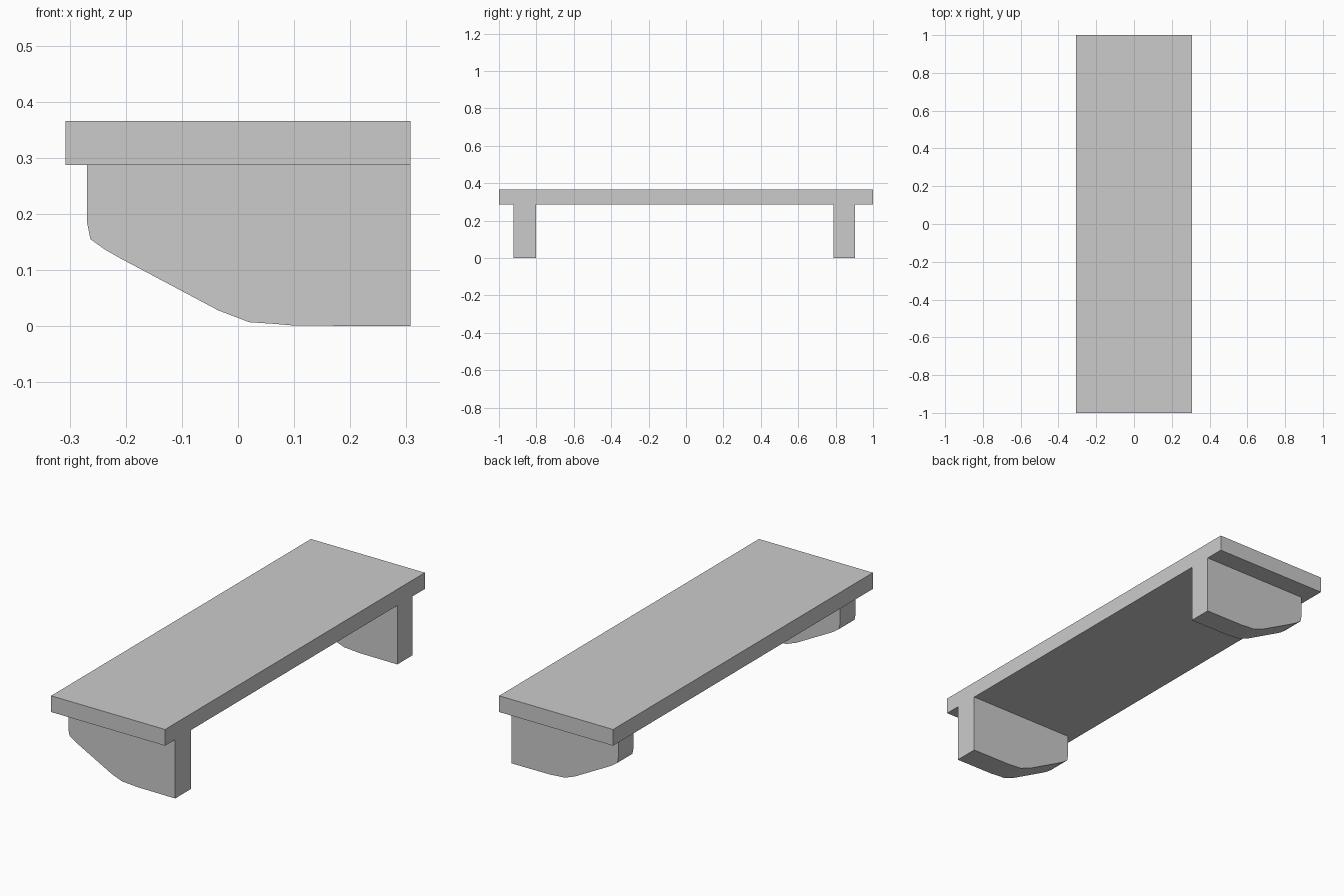
import bpy, bmesh

if "Cube" in bpy.data.objects:
    bpy.data.objects.remove(bpy.data.objects["Cube"])

HALF_W, SHELF_BOTTOM, SHELF_TOP = 0.307, 0.287, 0.366


def extrude_profile(name, points, y0, y1):
    """Extrude an x-z outline along y into a closed solid."""
    bm = bmesh.new()
    face = bm.faces.new([bm.verts.new((x, y0, z)) for x, z in points])
    ext = bmesh.ops.extrude_face_region(bm, geom=[face])
    moved = [v for v in ext["geom"] if isinstance(v, bmesh.types.BMVert)]
    bmesh.ops.translate(bm, verts=moved, vec=(0, y1 - y0, 0))
    bmesh.ops.recalc_face_normals(bm, faces=bm.faces)
    mesh = bpy.data.meshes.new(name)
    bm.to_mesh(mesh)
    bm.free()
    obj = bpy.data.objects.new(name, mesh)
    bpy.context.collection.objects.link(obj)
    return obj


# Flat shelf board
extrude_profile("shelf_board", [
    (-HALF_W, SHELF_BOTTOM), (HALF_W, SHELF_BOTTOM),
    (HALF_W, SHELF_TOP), (-HALF_W, SHELF_TOP)], -1.0, 1.0)

# Two brackets with a sloped, softened lower edge
bracket_profile = [
    (HALF_W, SHELF_BOTTOM), (-0.269, SHELF_BOTTOM), (-0.269, 0.185),
    (-0.263, 0.155), (-0.238, 0.137), (-0.21, 0.121), (-0.035, 0.028),
    (0.02, 0.007), (0.065, 0.004), (0.10, 0.001), (HALF_W, 0.0)]
for name, y0, y1 in (("front_bracket", -0.922, -0.802),
                     ("back_bracket", 0.788, 0.904)):
    extrude_profile(name, bracket_profile, y0, y1)
